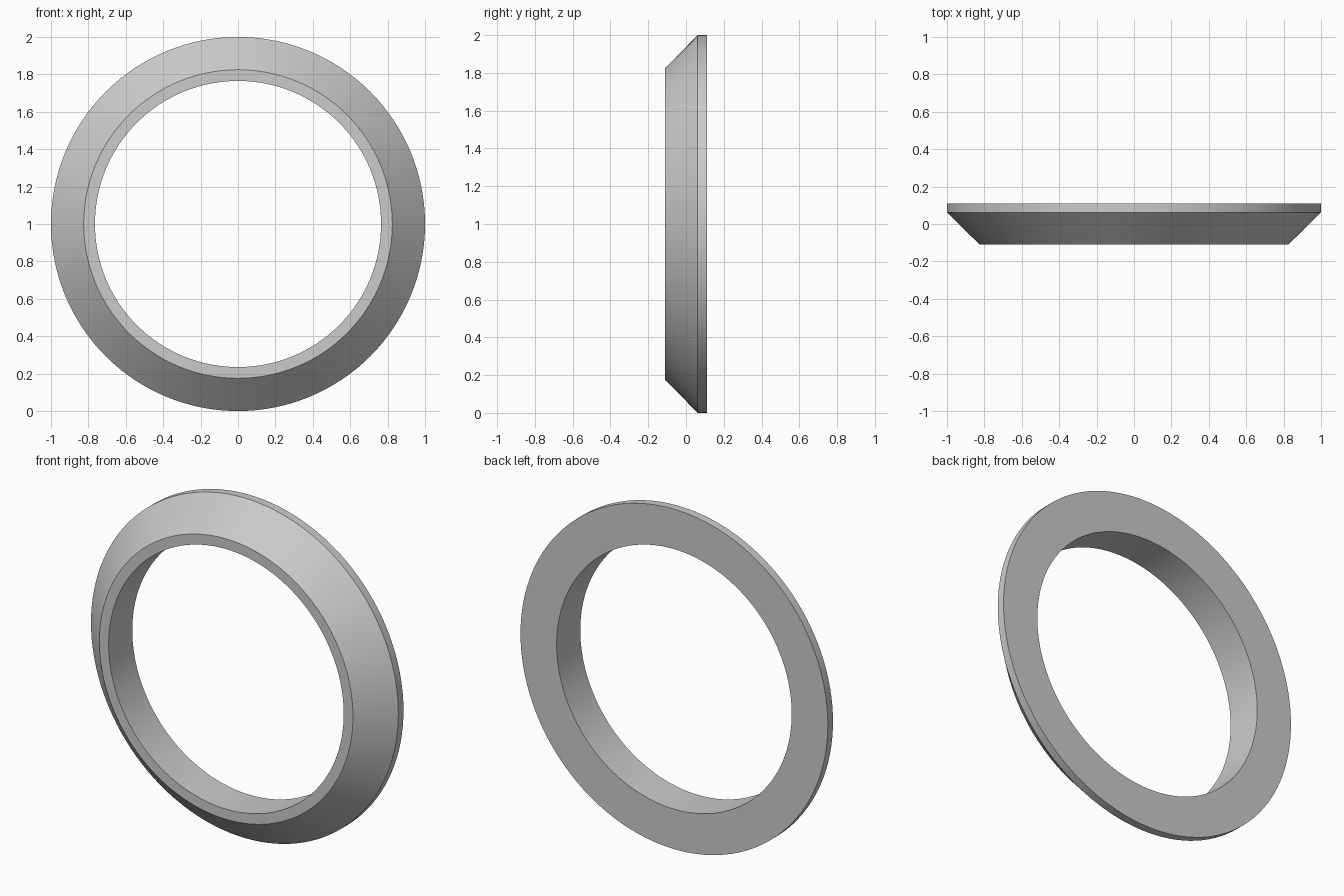
import bpy
import bmesh
from math import cos, sin, tau, radians

cube = bpy.data.objects.get("Cube")
if cube:
    bpy.data.objects.remove(cube, do_unlink=True)

SEGMENTS = 128
CENTRE_Z = 1.0

# Ring cross-section as (radius, y): bore, front lip, bevel, rim, back
PROFILE = [(0.765, 0.11), (0.765, -0.11), (0.825, -0.11), (1.0, 0.062), (1.0, 0.11)]

# Plain grey material
grey = bpy.data.materials.new("plain_grey")
grey.use_nodes = True
colour = (0.6, 0.6, 0.6, 1.0)
grey.diffuse_color = colour
grey.node_tree.nodes["Principled BSDF"].inputs["Base Color"].default_value = colour

# Bevelled ring: sweep the closed profile around the y axis
bm = bmesh.new()
loops = []
for i in range(SEGMENTS):
    a = tau * i / SEGMENTS
    loops.append([bm.verts.new((r * cos(a), y, CENTRE_Z + r * sin(a))) for r, y in PROFILE])
for i, loop in enumerate(loops):
    following = loops[(i + 1) % SEGMENTS]
    for j in range(len(PROFILE)):
        k = (j + 1) % len(PROFILE)
        bm.faces.new((loop[j], loop[k], following[k], following[j]))
bmesh.ops.recalc_face_normals(bm, faces=bm.faces)

mesh = bpy.data.meshes.new("bevelled_ring")
bm.to_mesh(mesh)
bm.free()
mesh.materials.append(grey)
ring = bpy.data.objects.new("bevelled_ring", mesh)
bpy.context.collection.objects.link(ring)

# Smooth around the ring, sharp at the profile corners
bpy.ops.object.select_all(action="DESELECT")
ring.select_set(True)
bpy.context.view_layer.objects.active = ring
bpy.ops.object.shade_smooth_by_angle(angle=radians(30))
